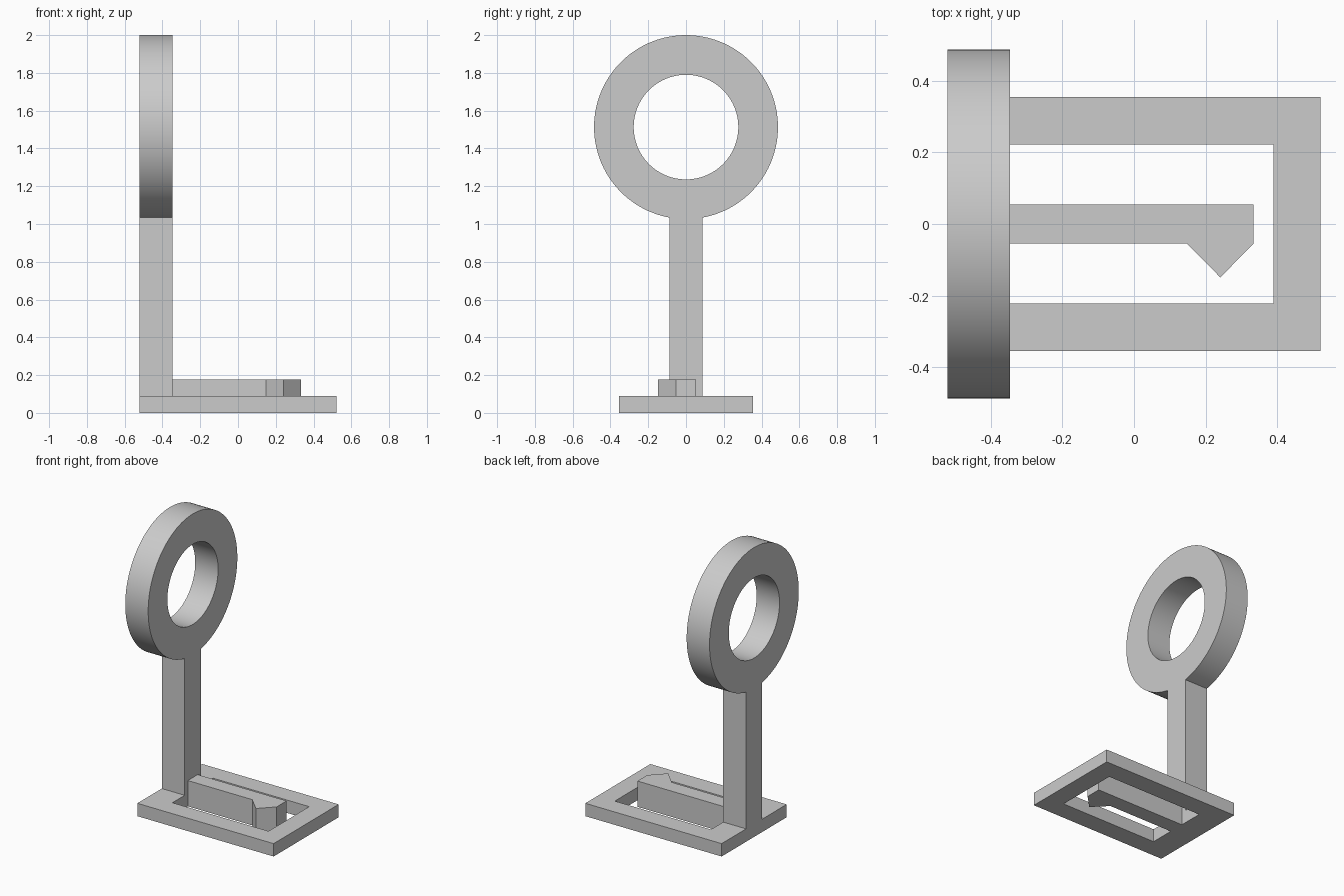
import bpy
import bmesh
from math import asin, cos, pi, sin
from mathutils import Matrix, Vector

cube = bpy.data.objects.get("Cube")
if cube:
    bpy.data.objects.remove(cube, do_unlink=True)

grey = bpy.data.materials.new("plain_grey")
grey.use_nodes = True
colour = (0.6, 0.6, 0.6, 1)
grey.diffuse_color = colour
grey.node_tree.nodes["Principled BSDF"].inputs["Base Color"].default_value = colour


def plate(name, outlines, depth, matrix=Matrix()):
    """Extrude closed outlines (inner ones become holes) from 0 to depth."""
    curve = bpy.data.curves.new(name + "_profile", "CURVE")
    curve.dimensions = "2D"
    curve.fill_mode = "BOTH"
    curve.extrude = depth / 2
    for outline in outlines:
        spline = curve.splines.new("POLY")
        spline.points.add(len(outline) - 1)
        for point, (u, v) in zip(spline.points, outline):
            point.co = (u, v, 0, 1)
        spline.use_cyclic_u = True
    helper = bpy.data.objects.new(name + "_profile", curve)
    mesh = bpy.data.meshes.new_from_object(helper)
    bpy.data.objects.remove(helper)
    bpy.data.curves.remove(curve)

    mesh.transform(matrix @ Matrix.Translation((0, 0, depth / 2)))
    bm = bmesh.new()
    bm.from_mesh(mesh)
    bmesh.ops.remove_doubles(bm, verts=bm.verts, dist=1e-5)
    bmesh.ops.recalc_face_normals(bm, faces=bm.faces)
    bm.to_mesh(mesh)
    bm.free()
    mesh.name = name
    mesh.materials.clear()
    mesh.materials.append(grey)
    obj = bpy.data.objects.new(name, mesh)
    bpy.context.collection.objects.link(obj)
    bpy.ops.object.select_all(action="DESELECT")
    obj.select_set(True)
    bpy.context.view_layer.objects.active = obj
    bpy.ops.object.shade_smooth_by_angle()
    return obj


def rectangle(x0, x1, half_width):
    return [(x0, -half_width), (x1, -half_width), (x1, half_width), (x0, half_width)]


def arc(radius, height, start, end, steps):
    angles = [start + (end - start) * i / steps for i in range(steps + 1)]
    return [(radius * cos(a), height + radius * sin(a)) for a in angles]


back, post_front, front = -0.521, -0.346, 0.521
base_height = 0.089

# Flat base frame with a rectangular opening
plate("base_frame",
      [rectangle(back, front, 0.355), rectangle(post_front, 0.389, 0.222)],
      base_height)

# Tongue with a pointed catch, reaching from the post into the opening
side, tip = 0.054, -0.149
plate("catch_tongue",
      [[(post_front, -side), (0.147, -side), (0.241, tip), (0.334, -side),
        (0.334, side), (post_front, side)]],
      base_height * 2)

# Upright post flowing into the ring, extruded along x
radius, hole, half_post = 0.487, 0.277, 0.088
centre = 2 - radius
gap = asin(half_post / radius)
outer = arc(radius, centre, -pi / 2 + gap, 3 * pi / 2 - gap, 96)
outer += [(-half_post, base_height), (half_post, base_height)]
inner = arc(hole, centre, 0, 2 * pi, 96)[:-1]
upright = Matrix((Vector((0, 0, 1, back)), Vector((1, 0, 0, 0)),
                  Vector((0, 1, 0, 0)), Vector((0, 0, 0, 1))))
plate("post_and_ring", [outer, inner], post_front - back, upright)
